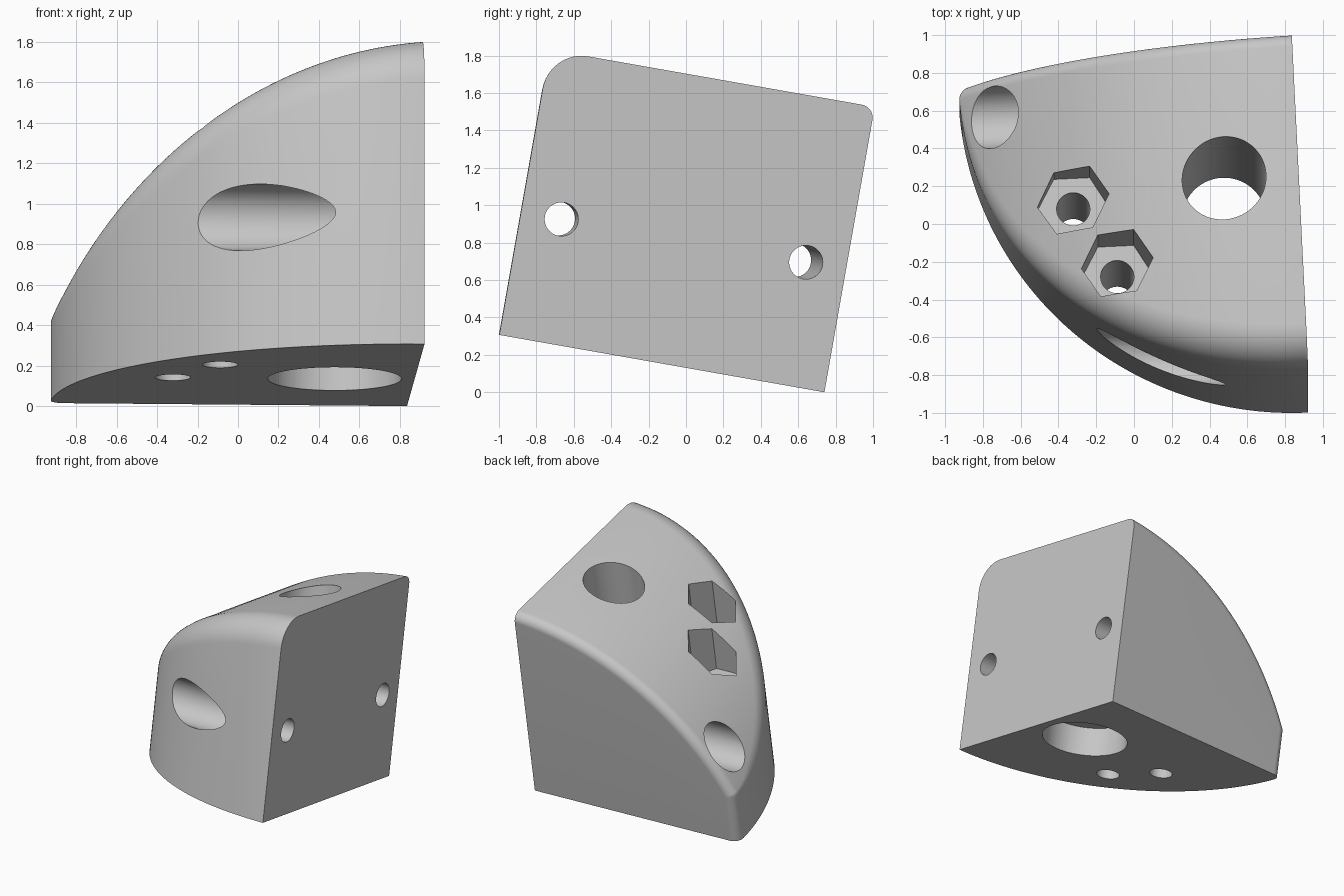
import bpy, bmesh, math
from mathutils import Matrix, Vector

if "Cube" in bpy.data.objects:
    bpy.data.objects.remove(bpy.data.objects["Cube"])

# Local axes: a = away from the flat side, b = toward the curved front, c = up
WALL_R = 1.767            # plan radius of the curved wall
TOP_R = 2.21              # radius of the arched top
TOP_A, TOP_C = -0.176, -0.654   # centre of the arch
FRONT_FILLET, BACK_FILLET = 0.21, 0.07
N = 12                    # steps in each fillet
PLACE = (Matrix.Translation((0.835, 0.74, 0)) @ Matrix.Rotation(math.radians(-10), 4, 'X')
         @ Matrix.Rotation(math.radians(182.8), 4, 'Z'))

grey = bpy.data.materials.new("light_grey")
grey.diffuse_color = (0.57, 0.57, 0.57, 1)
grey.use_nodes = True
grey.node_tree.nodes["Principled BSDF"].inputs["Base Color"].default_value = grey.diffuse_color


def arc(centre, r, n0, n1):
    """Points on a ball from normal n0 to normal n1."""
    return [centre + r * n0.slerp(n1, i / N) for i in range(N + 1)]


def ball_centre(a, b, r):
    return Vector((a, b, TOP_C + math.sqrt((TOP_R - r) ** 2 - (a - TOP_A) ** 2)))


def section(theta, r):
    """Front and back halves of one closed cross-section."""
    wall_n = Vector((math.sin(theta), math.cos(theta), 0))
    plan = wall_n * (WALL_R - r)
    ball = ball_centre(plan.x, plan.y, r)
    top_n = Vector((ball.x - TOP_A, 0, ball.z - TOP_C)).normalized()
    front = arc(ball, r, wall_n, top_n)
    ball2 = ball_centre(TOP_A + top_n.x * (TOP_R - BACK_FILLET), BACK_FILLET, BACK_FILLET)
    back = arc(ball2, BACK_FILLET, top_n, Vector((0, -1, 0)))
    foot = lambda p: Vector((p.x, p.y, 0))
    return [foot(front[0])] + front, back + [foot(back[-1])], ball2


# Sections along the wall, with the large fillet shrinking into the tip
tip = math.acos(BACK_FILLET / (WALL_R - BACK_FILLET))
START, STEPS = -0.05, 80
sections = []
for i in range(STEPS + 1):
    t = i / STEPS
    s = min(1, max(0, (t - 0.86) / 0.14))
    s = s * s * (3 - 2 * s)
    front, back, centre = section(START + (tip - START) * t,
                                  FRONT_FILLET + (BACK_FILLET - FRONT_FILLET) * s)
    sections.append(front + back)

# Rounded tip: sweep the last front half round to the back half
for k in range(1, N + 1):
    swept = []
    for i, (p, q) in enumerate(zip(front, reversed(back))):
        base = Vector((centre.x, centre.y, 0 if i == 0 else centre.z))
        n0, n1 = (p - base).normalized(), (q - base).normalized()
        swept.append(base + BACK_FILLET * n0.slerp(n1, k / N, n0))
    sections.append(swept + back)

# Body skin, trimmed flat at a = 0
bm = bmesh.new()
rings = [[bm.verts.new(p) for p in ring] for ring in sections]
for r0, r1 in zip(rings, rings[1:]):
    for i in range(len(r0)):
        j = (i + 1) % len(r0)
        bm.faces.new((r0[i], r0[j], r1[j], r1[i]))
bmesh.ops.remove_doubles(bm, verts=bm.verts, dist=2e-4)
bmesh.ops.dissolve_degenerate(bm, edges=bm.edges, dist=1e-4)
bmesh.ops.bisect_plane(bm, geom=bm.verts[:] + bm.edges[:] + bm.faces[:],
                       plane_co=(0, 0, 0), plane_no=(1, 0, 0), clear_inner=True)
bmesh.ops.holes_fill(bm, edges=[e for e in bm.edges if e.is_boundary])
bmesh.ops.recalc_face_normals(bm, faces=bm.faces)


def new_object(name, mesh_bm):
    mesh = bpy.data.meshes.new(name)
    mesh_bm.to_mesh(mesh)
    mesh_bm.free()
    mesh.materials.append(grey)
    obj = bpy.data.objects.new(name, mesh)
    bpy.context.collection.objects.link(obj)
    obj.matrix_world = PLACE
    return obj


body = new_object("bracket_body", bm)


def cut(name, axis, pos, r, start, end, sides=64):
    """Bore along a or c; pos holds the two remaining coordinates."""
    if axis == 'a':
        m = Matrix.Translation(((start + end) / 2, *pos)) @ Matrix.Rotation(math.pi / 2, 4, 'Y')
    else:
        m = Matrix.Translation((*pos, (start + end) / 2)) @ Matrix.Rotation(math.pi / 2, 4, 'Z')
    cb = bmesh.new()
    bmesh.ops.create_cone(cb, cap_ends=True, segments=sides, radius1=r, radius2=r,
                          depth=end - start, matrix=m)
    cutter = new_object(name, cb)
    cutter.hide_render = True
    mod = body.modifiers.new(name, 'BOOLEAN')
    mod.operation, mod.solver, mod.object = 'DIFFERENCE', 'EXACT', cutter
    return cutter


cutters = [
    cut("main_bore", 'c', (0.395, 0.747), 0.222, -0.1, 2),
    cut("main_counterbore", 'c', (0.395, 0.757), 0.33, -0.1, 0.23),
]
# Nut pockets with bolt holes
for n, pos in enumerate(((1.195, 0.755), (0.98, 1.13))):
    cutters.append(cut(f"bolt_hole_{n}", 'c', pos, 0.088, -0.1, 1.0))
    cutters.append(cut(f"nut_pocket_{n}", 'c', pos, 0.19, 0.8, 2, 6))
# Side bolt holes with wide counterbores
for n, (b, floor) in enumerate(((1.547, 0.36), (0.218, 1.3))):
    cutters.append(cut(f"side_hole_{n}", 'a', (b, 0.667), 0.09, -0.1, floor + 0.05))
    cutters.append(cut(f"side_counterbore_{n}", 'a', (b, 0.667), 0.165, floor, 2.2))

# Apply the cuts and shade
bpy.context.view_layer.update()
deps = bpy.context.evaluated_depsgraph_get()
result = bpy.data.meshes.new_from_object(body.evaluated_get(deps))
body.modifiers.clear()
body.data = result
for c in cutters:
    bpy.data.objects.remove(c, do_unlink=True)
bpy.context.view_layer.objects.active = body
body.select_set(True)
bpy.ops.object.shade_smooth_by_angle(angle=math.radians(30))
